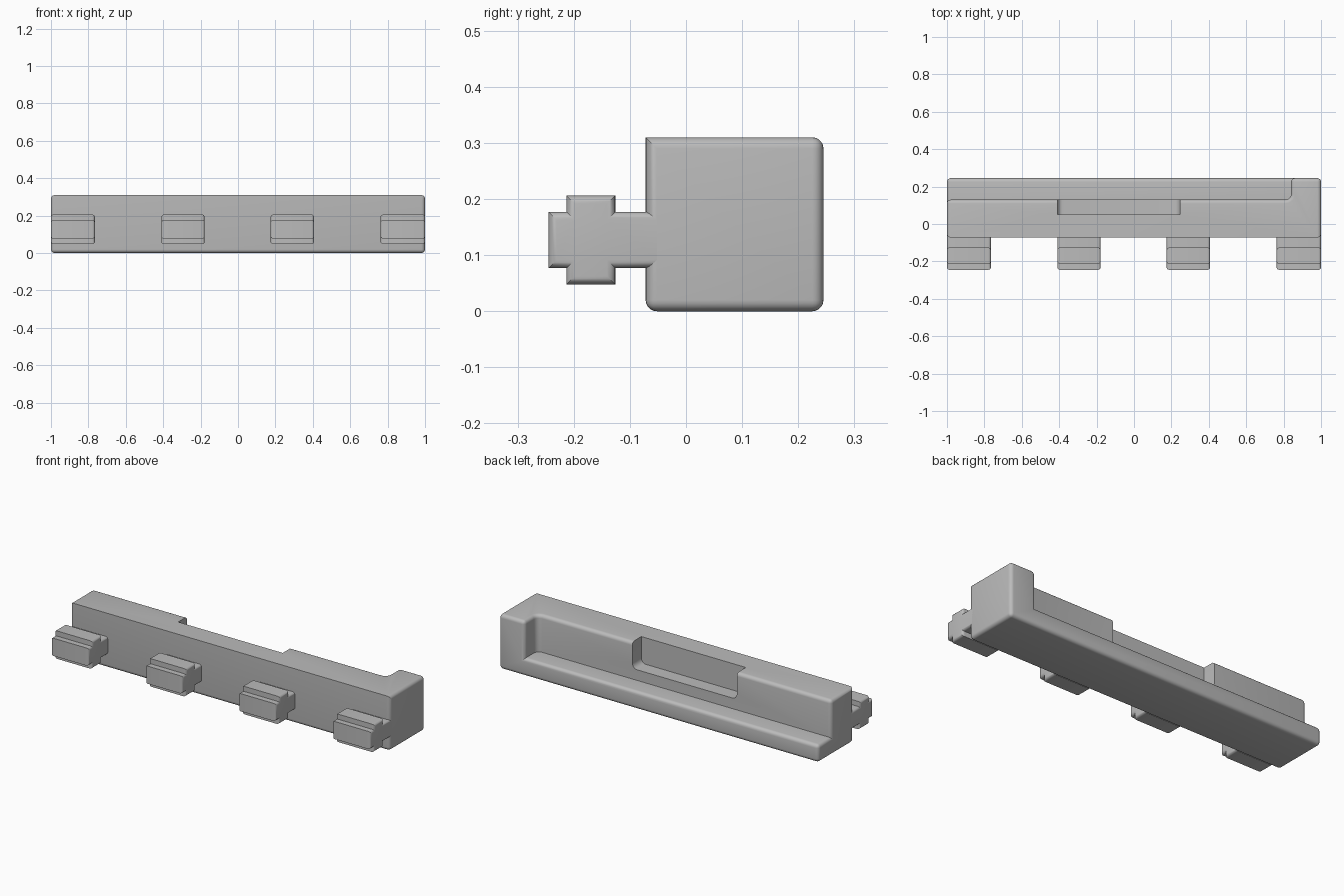
import bpy, bmesh, math
from mathutils import Vector

if "Cube" in bpy.data.objects:
    bpy.data.objects.remove(bpy.data.objects["Cube"], do_unlink=True)

GREY = bpy.data.materials.new("plain grey")
GREY.use_nodes = True
GREY.diffuse_color = (0.5, 0.5, 0.5, 1)
GREY.node_tree.nodes["Principled BSDF"].inputs["Base Color"].default_value = (0.5, 0.5, 0.5, 1)


def finish(bm, name):
    bmesh.ops.recalc_face_normals(bm, faces=bm.faces)
    mesh = bpy.data.meshes.new(name)
    bm.to_mesh(mesh)
    bm.free()
    mesh.materials.append(GREY)
    obj = bpy.data.objects.new(name, mesh)
    bpy.context.collection.objects.link(obj)
    return obj


def activate(obj):
    bpy.ops.object.select_all(action='DESELECT')
    obj.select_set(True)
    bpy.context.view_layer.objects.active = obj


def round_edges(bm, edges, radius, segments=5):
    bmesh.ops.bevel(bm, geom=edges, offset=radius, segments=segments,
                    profile=0.5, affect='EDGES', clamp_overlap=True)


def box(low, high):
    bm = bmesh.new()
    bmesh.ops.create_cube(bm, size=1)
    for v in bm.verts:
        v.co = Vector([l if c < 0 else h for c, l, h in zip(v.co, low, high)])
    return bm


def cut(target, cutter):
    cutter.hide_render = True
    mod = target.modifiers.new("cut", 'BOOLEAN')
    mod.operation, mod.solver, mod.object = 'DIFFERENCE', 'EXACT', cutter
    activate(target)
    bpy.ops.object.modifier_apply(modifier=mod.name)
    bpy.data.objects.remove(cutter, do_unlink=True)


def along(edge, axis):
    d = edge.verts[1].co - edge.verts[0].co
    return abs(d[axis]) > 0.99 * d.length


FRONT, TOP = -0.072, 0.31

# Main bar
bar = finish(box((-1, FRONT, 0), (1, 0.245, TOP)), "main_bar")

# Long step along the back, with one filleted inner corner
bm = box((-1.2, 0.13, 0.1), (0.84, 0.4, 0.5))
corner = [e for e in bm.edges if along(e, 2)
          and all(v.co.x > 0 and v.co.y < 0.2 for v in e.verts)]
round_edges(bm, corner, 0.03)
cut(bar, finish(bm, "step_cutter"))

# Round every outer edge except the long upper front one
bm = bmesh.new()
bm.from_mesh(bar.data)
bmesh.ops.dissolve_limit(bm, angle_limit=0.01, verts=bm.verts, edges=bm.edges)
outer = [e for e in bm.edges
         if e.is_manifold and e.calc_face_angle_signed() > math.radians(60)
         and not (along(e, 0) and all(v.co.y < FRONT + 0.01 and v.co.z > TOP - 0.01
                                      for v in e.verts))]
round_edges(bm, outer, 0.02)
bm.to_mesh(bar.data)
bm.free()

# Pocket in the raised wall, rounded at its lower corners
bm = box((-0.41, 0.05, 0.16), (0.245, 0.2, 0.5))
lower = [e for e in bm.edges if along(e, 1) and all(v.co.z < 0.2 for v in e.verts)]
round_edges(bm, lower, 0.03)
cut(bar, finish(bm, "pocket_cutter"))


# Cross-shaped teeth along the front
def tooth(name, x0, x1):
    half = [(-0.035, 0.05), (-0.126, 0.05), (-0.126, 0.079),
            (-0.213, 0.079), (-0.213, 0.05), (-0.245, 0.05)]
    outline = half + [(y, -z) for y, z in reversed(half)]
    bm = bmesh.new()
    face = bm.faces.new([bm.verts.new((x0, y, 0.127 + z)) for y, z in outline])
    side = bmesh.ops.extrude_face_region(bm, geom=[face])["geom"]
    for v in side:
        if isinstance(v, bmesh.types.BMVert):
            v.co.x = x1
    bmesh.ops.recalc_face_normals(bm, faces=bm.faces)
    round_edges(bm, [e for e in bm.edges if not along(e, 0)], 0.02)
    return finish(bm, name)


teeth = [tooth("tooth_" + side, x0, x1) for side, x0, x1 in (
    ("far_right", -1, -0.765), ("mid_right", -0.41, -0.178),
    ("mid_left", 0.174, 0.407), ("far_left", 0.762, 1))]

for obj in [bar] + teeth:
    activate(obj)
    bpy.ops.object.shade_smooth_by_angle(angle=math.radians(30))
